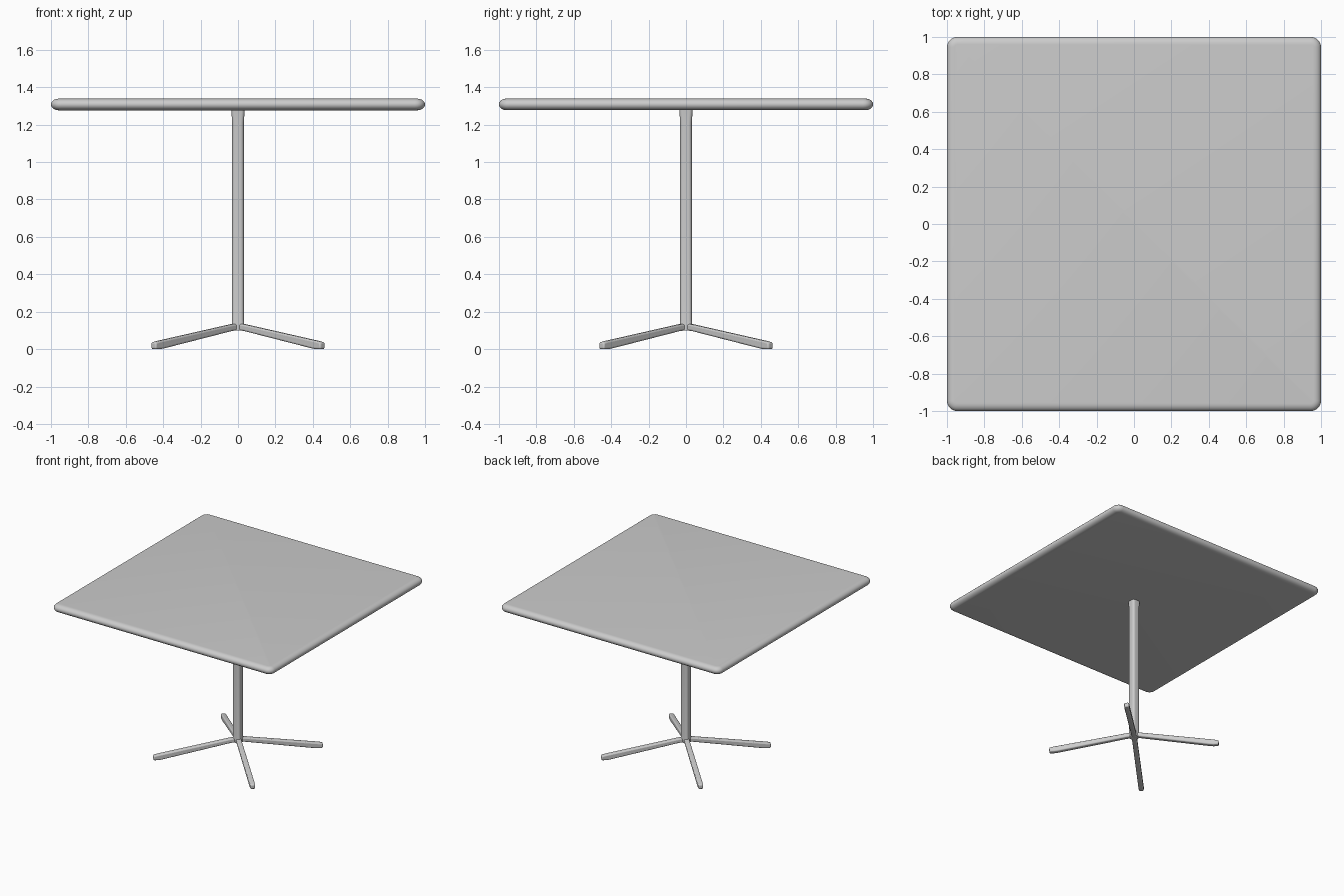
import bpy, bmesh, math
from mathutils import Matrix

if "Cube" in bpy.data.objects:
    bpy.data.objects.remove(bpy.data.objects["Cube"])


def finish(name, bm, bevel=0.0, segments=3):
    bmesh.ops.recalc_face_normals(bm, faces=bm.faces)
    mesh = bpy.data.meshes.new(name)
    bm.to_mesh(mesh)
    bm.free()
    ob = bpy.data.objects.new(name, mesh)
    bpy.context.collection.objects.link(ob)
    if bevel:
        mod = ob.modifiers.new("rounding", 'BEVEL')
        mod.width, mod.segments = bevel, segments
        mod.limit_method, mod.angle_limit = 'ANGLE', math.radians(40)
    bpy.ops.object.select_all(action='DESELECT')
    bpy.context.view_layer.objects.active = ob
    ob.select_set(True)
    bpy.ops.object.shade_smooth_by_angle(angle=math.radians(40))
    return ob


def rounded_square(half, radius, steps):
    c = half - radius
    pts = []
    for q, (sx, sy) in enumerate([(1, 1), (-1, 1), (-1, -1), (1, -1)]):
        for i in range(steps + 1):
            a = math.pi / 2 * (q + i / steps)
            pts.append((sx * c + radius * math.cos(a), sy * c + radius * math.sin(a)))
    return pts


def loft(levels):
    # levels: (z, half width, corner radius)
    bm = bmesh.new()
    rings = [[bm.verts.new((x, y, z)) for x, y in rounded_square(h, r, 6)]
             for z, h, r in levels]
    n = len(rings[0])
    for a, b in zip(rings, rings[1:]):
        for i in range(n):
            bm.faces.new((a[i], a[(i + 1) % n], b[(i + 1) % n], b[i]))
    bm.faces.new(rings[0])
    bm.faces.new(rings[-1])
    return bm


# Tabletop: thin slab with a fully rounded rim
levels = []
for i in range(13):
    a = math.pi * (i / 12 - 0.5)
    inset = 0.04 * (1 - math.cos(a))
    levels.append((1.308 + 0.031 * math.sin(a), 1 - inset, 0.055 - inset))
finish("tabletop", loft(levels))

# Column: rounded square post with slight flares at both ends
finish("column", loft([(0.10, 0.035, 0.018), (0.13, 0.034, 0.018), (0.155, 0.031, 0.018),
                       (1.21, 0.031, 0.018), (1.265, 0.035, 0.018), (1.285, 0.036, 0.018)]))

# Four sloping legs on the diagonals, flat at the foot
side = [(0, 0.10), (0.05, 0.098), (0.575, 0.003), (0.60, 0), (0.64, 0),
        (0.64, 0.036), (0.61, 0.043), (0.05, 0.133), (0, 0.136)]
for k, label in enumerate(["back_right", "back_left", "front_left", "front_right"]):
    bm = bmesh.new()
    face = bm.faces.new([bm.verts.new((d, -0.019, z)) for d, z in side])
    new = bmesh.ops.extrude_face_region(bm, geom=[face])["geom"]
    bmesh.ops.translate(bm, vec=(0, 0.038, 0),
                        verts=[v for v in new if isinstance(v, bmesh.types.BMVert)])
    turn = Matrix.Rotation(math.pi / 4 + k * math.pi / 2, 3, 'Z')
    bmesh.ops.rotate(bm, verts=bm.verts, cent=(0, 0, 0), matrix=turn)
    finish(label + "_leg", bm, 0.009)
